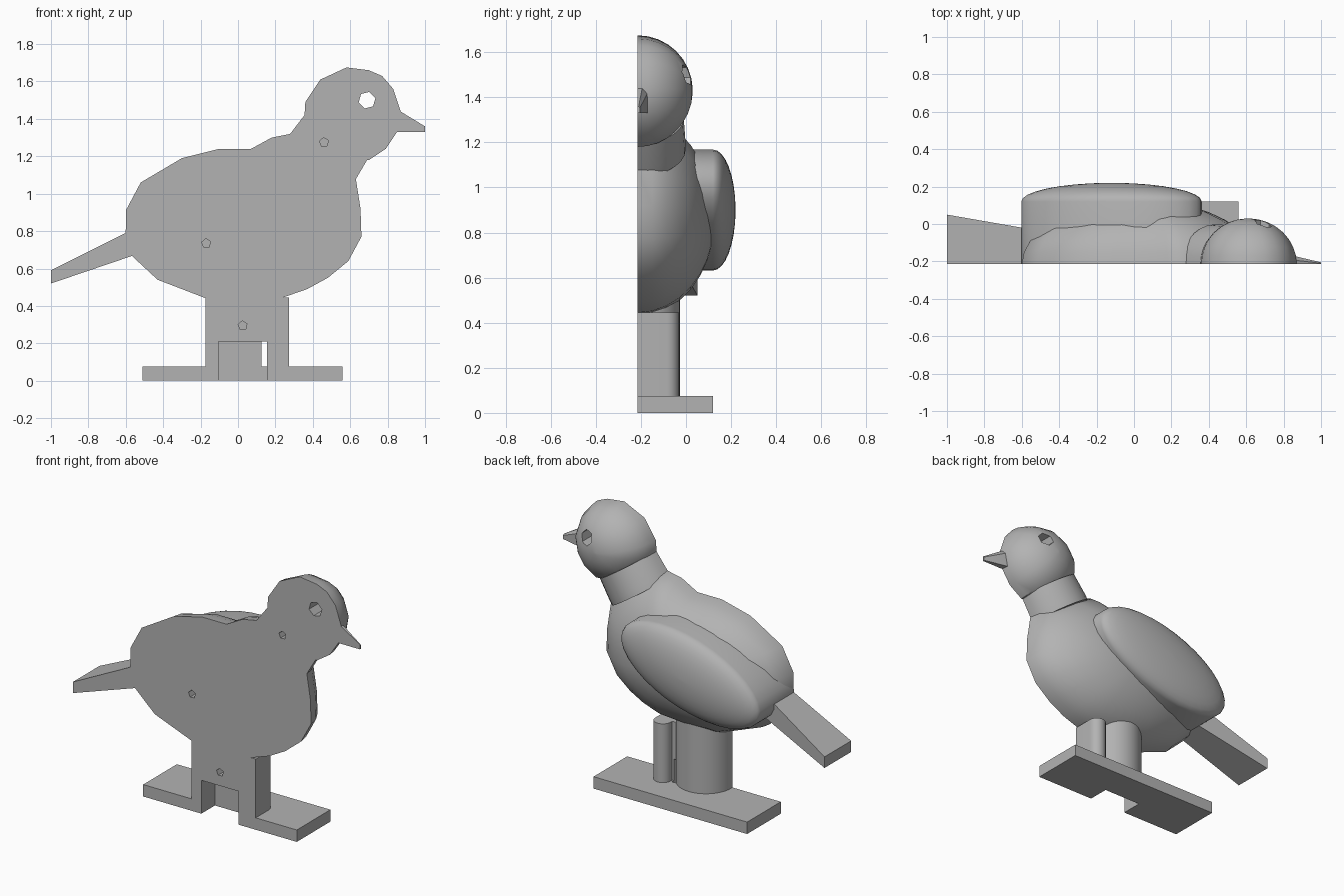
import bpy, bmesh
from math import sin, cos, pi, radians, sqrt
from mathutils import Vector

cube = bpy.data.objects.get("Cube")
if cube:
    bpy.data.objects.remove(cube, do_unlink=True)

BACK = -0.215  # flat split plane of the half figure

grey = bpy.data.materials.new("plain grey")
grey.use_nodes = True
colour = (0.45, 0.45, 0.45, 1)
grey.diffuse_color = colour
grey.node_tree.nodes["Principled BSDF"].inputs["Base Color"].default_value = colour
parts = []


def loft(name, rings, part=True):
    """Skin a list of equal-length point rings and cap both ends."""
    bm = bmesh.new()
    loops = [[bm.verts.new(p) for p in ring] for ring in rings]
    n = len(loops[0])
    for a, b in zip(loops, loops[1:]):
        for i in range(n):
            j = (i + 1) % n
            bm.faces.new((a[i], a[j], b[j], b[i]))
    bm.faces.new(loops[0])
    bm.faces.new(loops[-1])
    bmesh.ops.recalc_face_normals(bm, faces=bm.faces)
    mesh = bpy.data.meshes.new(name)
    bm.to_mesh(mesh)
    bm.free()
    obj = bpy.data.objects.new(name, mesh)
    bpy.context.collection.objects.link(obj)
    if part:
        mesh.materials.append(grey)
        parts.append(obj)
    return obj


def prism(name, outline, y0, y1, part=True):
    return loft(name, [[(x, y, z) for x, z in outline] for y in (y0, y1)], part)


def column(name, outline, z0, z1):
    return loft(name, [[(x, y, z) for x, y in outline] for z in (z0, z1)])


def dome(name, outline, centre, depth, base=BACK, levels=9):
    """Inflate a side outline into a rounded half shell, with a wall below the base."""
    cx, cz = centre
    rings = [[(x, BACK, z) for x, z in outline]] if base > BACK else []
    for k in range(levels):
        t = 0.98 * pi / 2 * k / (levels - 1)
        rings.append([(cx + (x - cx) * cos(t), base + depth * sin(t), cz + (z - cz) * cos(t))
                      for x, z in outline])
    return loft(name, rings)


def circle(cx, cy, r, n, start=0.0, sweep=2 * pi):
    return [(cx + r * cos(start + sweep * i / n), cy + r * sin(start + sweep * i / n))
            for i in range(n)]


def half_round(cx, cy, r, n):
    """Plan outline flat on the split plane with a round outer end."""
    arc = [(cx + r * cos(pi * i / n), cy + r * sin(pi * i / n)) for i in range(n + 1)]
    return [(cx + r, BACK)] + arc + [(cx - r, BACK)]


# body
dome("body", [(-0.6, 0.79), (-0.6, 0.91), (-0.52, 1.06), (-0.3, 1.19), (-0.1, 1.24),
              (0.07, 1.24), (0.18, 1.3), (0.28, 1.32), (0.46, 1.24), (0.63, 1.08), (0.655, 0.92),
              (0.66, 0.77), (0.59, 0.64), (0.48, 0.55), (0.37, 0.49), (0.24, 0.445),
              (0.03, 0.43), (-0.17, 0.44), (-0.43, 0.54), (-0.57, 0.67)], (0.05, 0.85), 0.34)

# wing: tilted ellipse with a straight wall and a shallow domed face
tilt = radians(17)
wing = [(-0.12 + u * cos(tilt) - v * sin(tilt), 0.9 + u * sin(tilt) + v * cos(tilt))
        for u, v in [(0.5 * cos(2 * pi * i / 32), 0.235 * sin(2 * pi * i / 32)) for i in range(32)]]
dome("wing", wing, (-0.12, 0.9), 0.1, base=0.12)

# head
dome("head", [(0.355, 1.41), (0.36, 1.49), (0.44, 1.61), (0.58, 1.675), (0.7, 1.66),
              (0.77, 1.63), (0.83, 1.56), (0.87, 1.44), (0.85, 1.33), (0.79, 1.24),
              (0.7, 1.18), (0.55, 1.19), (0.42, 1.27)], (0.61, 1.43), 0.245)

# neck: tilted half cylinder
axis = Vector((0.56, 0, 0.83))
side = Vector((0.83, 0, -0.56))
out = Vector((0, 1, 0))
base = Vector((0.455, BACK, 1.2))
loft("neck", [[base + axis * h + side * r * cos(pi * i / 14) + out * r * sin(pi * i / 14)
               for i in range(15)] for h, r in ((-0.04, 0.213), (0, 0.213), (0.13, 0.205))])

# beak
loft("beak", [[(x, BACK, lo), (x, y, lo), (x, y, hi - 0.25 * (hi - lo)), (x, (y + BACK) / 2, hi),
               (x, BACK, hi)] for x, y, lo, hi in
              ((0.79, -0.165, 1.335, 1.48), (0.86, -0.172, 1.33, 1.445), (1.0, -0.205, 1.33, 1.36))])

# tail
loft("tail", [[(x, BACK, lo), (x, y, lo), (x, y, hi), (x, BACK, hi)] for x, y, lo, hi in
              ((-0.5, -0.037, 0.69, 0.84), (-1.0, 0.05, 0.52, 0.59))])

# legs and base
column("main_leg", half_round(0.0, -0.2, 0.173, 24), 0.03, 0.6)
column("front_leg", half_round(0.22, -0.085, 0.054, 14), 0.03, 0.445)
column("leg_web", [(0, BACK), (0.2, BACK), (0.2, -0.1), (0, -0.1)], 0.03, 0.445)
column("base_plate", [(-0.51, BACK), (0.56, BACK), (0.56, 0.12), (-0.51, 0.12)], 0, 0.075)

# cutters: eye hole, three blind pin holes and the base notch
cutters = [prism("eye_cutter", circle(0.69, 1.5, 0.046, 6, 0.25), -0.5, 0.5, False),
           prism("notch_cutter", [(-0.105, -0.1), (0.155, -0.1), (0.155, 0.21), (-0.105, 0.21)],
                 -0.5, -0.08, False)]
for x, z in ((-0.17, 0.735), (0.46, 1.275), (0.025, 0.295)):
    cutters.append(prism("pin_cutter", circle(x, z, 0.025, 5, 0.4), -0.5, -0.1, False))


def bounds(obj):
    pts = [v.co for v in obj.data.vertices]
    return [(min(p[i] for p in pts), max(p[i] for p in pts)) for i in range(3)]


def overlap(a, b):
    return all(p[0] < q[1] and q[0] < p[1] for p, q in zip(bounds(a), bounds(b)))


for obj in parts:
    for cutter in cutters:
        if overlap(obj, cutter):
            mod = obj.modifiers.new("cut", 'BOOLEAN')
            mod.operation = 'DIFFERENCE'
            mod.solver = 'EXACT'
            mod.object = cutter
bpy.context.view_layer.update()
graph = bpy.context.evaluated_depsgraph_get()
cut = [bpy.data.meshes.new_from_object(o.evaluated_get(graph)) for o in parts]
for obj, mesh in zip(parts, cut):
    obj.modifiers.clear()
    obj.data = mesh
for cutter in cutters:
    bpy.data.objects.remove(cutter, do_unlink=True)

# smooth rounded surfaces, keep hard edges
bpy.ops.object.select_all(action='DESELECT')
for obj in parts:
    obj.select_set(True)
bpy.context.view_layer.objects.active = parts[0]
bpy.ops.object.shade_smooth_by_angle(angle=radians(35))
